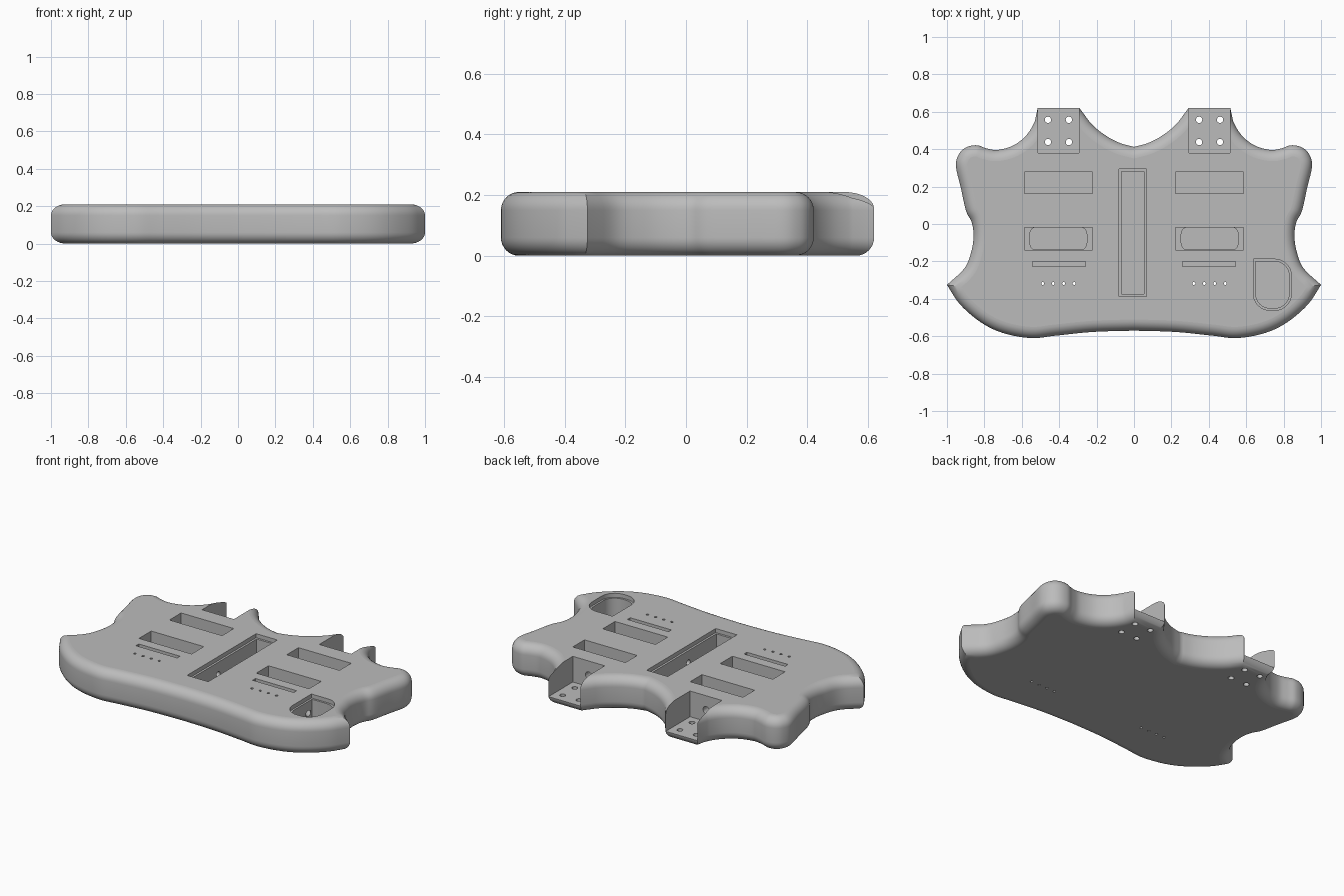
import bpy, bmesh, math
from mathutils import Vector

if "Cube" in bpy.data.objects:
    bpy.data.objects.remove(bpy.data.objects["Cube"], do_unlink=True)

HEIGHT, FILLET, STEPS = 0.21, 0.06, 8

grey = bpy.data.materials.new("plain grey")
grey.use_nodes = True
COLOUR = (0.5, 0.5, 0.5, 1)
grey.diffuse_color = COLOUR
grey.node_tree.nodes["Principled BSDF"].inputs["Base Color"].default_value = COLOUR


def make_object(name, bm):
    bmesh.ops.recalc_face_normals(bm, faces=bm.faces)
    mesh = bpy.data.meshes.new(name)
    bm.to_mesh(mesh)
    bm.free()
    mesh.materials.append(grey)
    obj = bpy.data.objects.new(name, mesh)
    bpy.context.collection.objects.link(obj)
    return obj


def spline(points, n=5):
    """Smooth curve through the points, without the last one."""
    p = [Vector(q) for q in points]
    p = [2 * p[0] - p[1]] + p + [2 * p[-1] - p[-2]]
    out = []
    for a, b, c, d in zip(p, p[1:], p[2:], p[3:]):
        for i in range(n):
            t = i / n
            out.append(0.5 * (2 * b + (c - a) * t + (2 * a - 5 * b + 4 * c - d) * t * t
                              + (3 * b - a - 3 * c + d) * t ** 3))
    return out


def loft(bm, rings):
    """Skin a stack of closed rings and cap both ends."""
    loops = [[bm.verts.new(v) for v in ring] for ring in rings]
    for lo, hi in zip(loops, loops[1:]):
        for i in range(len(lo)):
            bm.faces.new((lo[i - 1], lo[i], hi[i], hi[i - 1]))
    bm.faces.new(loops[0])
    bm.faces.new(loops[-1])


# Outline of the half with positive x, clockwise from the back centre
horn_in, horn_out, tip = (0.292, 0.62), (0.515, 0.62), (1.0, -0.325)
valley = [(0, 0.412), (0.075, 0.433), (0.15, 0.472), (0.225, 0.533), horn_in]
side = [horn_out, (0.53, 0.55), (0.575, 0.475), (0.645, 0.42), (0.73, 0.396), (0.79, 0.405),
        (0.84, 0.421), (0.895, 0.411), (0.935, 0.375), (0.952, 0.31), (0.925, 0.19),
        (0.898, 0.07), (0.868, 0.01), (0.858, -0.06), (0.868, -0.14), (0.905, -0.235), tip]
front = [tip, (0.93, -0.43), (0.82, -0.525), (0.7, -0.583), (0.55, -0.61),
         (0.42, -0.597), (0.22, -0.577), (0, -0.57)]
half = spline(valley) + [Vector(horn_in)] + spline(side) + spline(front) + [Vector((0, -0.57))]

# Keep samples away from the outward corners so the fillet does not fold
corners = [Vector(c) for c in (horn_in, horn_out, tip)]
half = [p for p in half if all((p - c).length < 1e-5 or (p - c).length > 0.068 for c in corners)]
half = [p for i, p in enumerate(half) if i == 0 or (p - half[i - 1]).length > 1e-5]
outline = half + [Vector((-p.x, p.y)) for p in reversed(half[1:-1])]


def inset(points, d):
    out = []
    for i, p in enumerate(points):
        a = (p - points[i - 1]).normalized()
        b = (points[(i + 1) % len(points)] - p).normalized()
        na, nb = Vector((a.y, -a.x)), Vector((b.y, -b.x))
        out.append(p + (na + nb) * d / (1 + na.dot(nb)))
    return out


# Body slab with rounded rims
quarter = [(FILLET * (1 - math.sin(a)), FILLET * (1 - math.cos(a)))
           for a in (math.pi / 2 * k / STEPS for k in range(STEPS + 1))]
levels = [(d, z) for d, z in quarter] + [(d, HEIGHT - z) for d, z in reversed(quarter)]
bm = bmesh.new()
loft(bm, [[(p.x, p.y, z) for p in inset(outline, d)] for d, z in levels])
body = make_object("body", bm)


# Cutting helpers
def cut(bm):
    tool = make_object("cutter", bm)
    tool.hide_render = True
    mod = body.modifiers.new("cut", "BOOLEAN")
    mod.operation, mod.solver, mod.object = "DIFFERENCE", "EXACT", tool
    bpy.context.view_layer.objects.active = body
    bpy.ops.object.modifier_apply(modifier=mod.name)
    bpy.data.objects.remove(tool, do_unlink=True)


def cut_prism(points, floor, top=0.3):
    bm = bmesh.new()
    loft(bm, [[(x, y, z) for x, y in points] for z in (floor, top)])
    cut(bm)


def cut_box(x0, x1, y0, y1, floor):
    cut_prism([(x0, y0), (x1, y0), (x1, y1), (x0, y1)], floor)


def cut_hole(start, end, radius, sides=20):
    a, b = Vector(start), Vector(end)
    turn = (b - a).to_track_quat("Z", "Y")
    ring = [turn @ Vector((radius * math.cos(t), radius * math.sin(t), 0))
            for t in (2 * math.pi * i / sides for i in range(sides))]
    bm = bmesh.new()
    loft(bm, [[a + r for r in ring], [b + r for r in ring]])
    cut(bm)


def rounded_cover(x0, x1, y0, y1, r):
    """Rectangle with three round corners and a square back inner one."""
    pts = [(x0, y1)]
    for cx, cy, start in ((x0 + r, y0 + r, 180), (x1 - r, y0 + r, 270), (x1 - r, y1 - r, 0)):
        for i in range(9):
            t = math.radians(start + 90 * i / 8)
            pts.append((cx + r * math.cos(t), cy + r * math.sin(t)))
    return pts


# Neck pockets, pickup and bridge recesses on both sides
for s in (-1, 1):
    def box(x0, x1, y0, y1, floor):
        cut_box(min(s * x0, s * x1), max(s * x0, s * x1), y0, y1, floor)

    box(0.294, 0.514, 0.38, 0.7, 0.05)
    box(0.223, 0.586, 0.162, 0.277, 0.06)
    box(0.223, 0.586, -0.138, -0.018, 0.06)
    box(0.26, 0.544, -0.228, -0.2, 0.13)
    # Barrel shaped step in the bridge pickup recess
    bow = [(0.13 + 0.025 * math.cos(t), 0.06 * math.sin(t))
           for t in (math.pi * (i / 8 - 0.5) for i in range(9))]
    barrel = bow + [(-x, -y) for x, y in bow]
    cut_prism([(s * 0.405 + x, -0.078 + y * 0.97) for x, y in barrel], 0.05)
    for x in (0.348, 0.46):
        for y in (0.438, 0.557):
            cut_hole((s * x, y, -0.1), (s * x, y, 0.15), 0.017)
    for x in (0.32, 0.376, 0.432, 0.488):
        cut_hole((s * x, -0.318, -0.1), (s * x, -0.318, 0.3), 0.008, 12)
    # Wire tunnel from the neck pocket through the pickup recesses
    cut_hole((s * 0.405, 0.42, 0.12), (s * 0.405, -0.07, 0.12), 0.022)

# Centre cavity with a shallow cover ledge
cut_box(-0.08, 0.066, -0.387, 0.293, 0.185)
cut_box(-0.067, 0.053, -0.374, 0.28, 0.05)
cut_hole((-0.35, -0.1, 0.11), (0.35, -0.1, 0.11), 0.018)

# Control cavity with a shallow cover ledge
cut_prism(rounded_cover(0.638, 0.842, -0.462, -0.188, 0.09), 0.185)
cut_prism(rounded_cover(0.65, 0.83, -0.45, -0.2, 0.078), 0.04)
cut_hole((0.5, -0.1, 0.11), (0.72, -0.3, 0.11), 0.018)

# Smooth rims, flat top and bottom
bpy.ops.object.select_all(action="DESELECT")
body.select_set(True)
bpy.context.view_layer.objects.active = body
bpy.ops.object.shade_smooth_by_angle(angle=math.radians(30))
for face in body.data.polygons:
    if abs(face.normal.z) > 0.999:
        face.use_smooth = False
